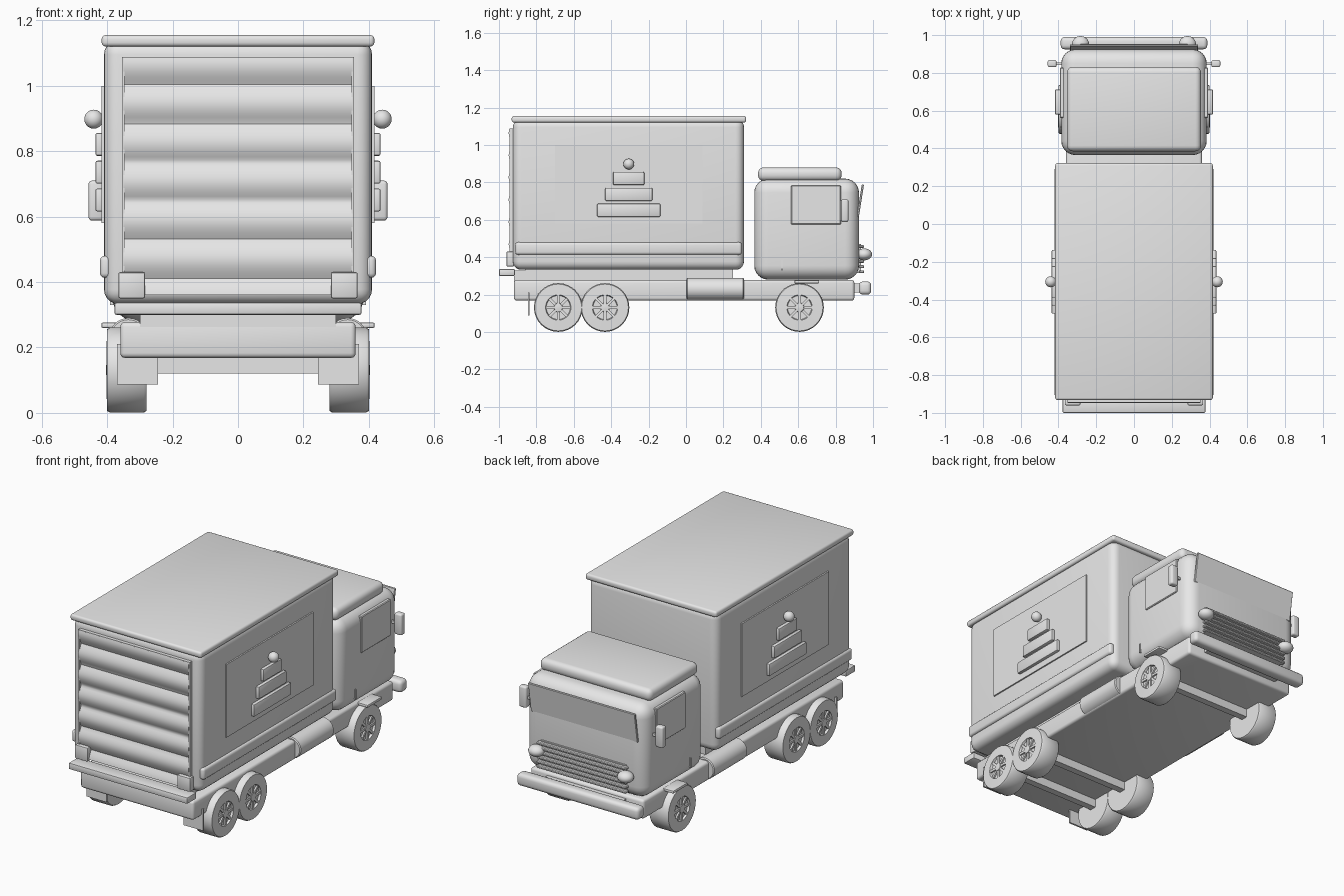
import bpy, bmesh, math
from mathutils import Matrix

if "Cube" in bpy.data.objects:
    bpy.data.objects.remove(bpy.data.objects["Cube"])

grey = bpy.data.materials.new("light grey")
grey.diffuse_color = (0.8, 0.8, 0.8, 1)
grey.use_nodes = True
grey.node_tree.nodes["Principled BSDF"].inputs["Base Color"].default_value = grey.diffuse_color


def finish(name, bm, smooth=True):
    bmesh.ops.recalc_face_normals(bm, faces=bm.faces)
    me = bpy.data.meshes.new(name)
    bm.to_mesh(me)
    bm.free()
    ob = bpy.data.objects.new(name, me)
    bpy.context.collection.objects.link(ob)
    me.materials.append(grey)
    if smooth:
        bpy.ops.object.select_all(action='DESELECT')
        ob.select_set(True)
        bpy.context.view_layer.objects.active = ob
        bpy.ops.object.shade_smooth_by_angle(angle=math.radians(35))
    return ob


def box(name, x, y, z, bevel=0.0, seg=3):
    """Box from (min, max) ranges with rounded edges."""
    bm = bmesh.new()
    bmesh.ops.create_cube(bm, size=1)
    for v in bm.verts:
        v.co = [(a + b) / 2 + c * (b - a) for (a, b), c in zip((x, y, z), v.co)]
    if bevel:
        bmesh.ops.bevel(bm, geom=bm.edges[:], offset=bevel, segments=seg,
                        profile=0.5, affect='EDGES')
    return finish(name, bm)


def pair(name, x, y, z, bevel=0.0, seg=3):
    """The same box on the right and left side."""
    box(name + "_right", x, y, z, bevel, seg)
    box(name + "_left", (-x[1], -x[0]), y, z, bevel, seg)


def ball(name, centre, size):
    bm = bmesh.new()
    bmesh.ops.create_uvsphere(bm, u_segments=24, v_segments=12, radius=1)
    bmesh.ops.transform(bm, verts=bm.verts,
                        matrix=Matrix.Translation(centre) @ Matrix.Diagonal((*size, 1)))
    finish(name, bm)


def lathe(name, profile, axis_matrix, n=32):
    """Spin (radius, height) points around an axis, closed at both ends."""
    bm = bmesh.new()
    rings = [[bm.verts.new((r * math.cos(2 * math.pi * i / n),
                            r * math.sin(2 * math.pi * i / n), h)) for i in range(n)]
             for r, h in profile]
    for a, b in zip(rings, rings[1:]):
        for i in range(n):
            j = (i + 1) % n
            bm.faces.new((a[i], a[j], b[j], b[i]))
    bm.faces.new(rings[0])
    bm.faces.new(rings[-1])
    bm.transform(axis_matrix)
    return finish(name, bm)


# chassis and bumpers
box("chassis", (-0.36, 0.36), (-0.92, 0.90), (0.168, 0.278), 0.015)
box("front_bumper", (-0.388, 0.388), (0.925, 0.99), (0.20, 0.27), 0.02)
box("front_bumper_mount", (-0.25, 0.25), (0.88, 0.94), (0.21, 0.26))
box("rear_step", (-0.378, 0.378), (-1.0, -0.915), (0.30, 0.337), 0.006, 2)
box("rear_step_mount", (-0.3, 0.3), (-0.92, -0.86), (0.26, 0.33))

# cargo box with roof, lower rails and side panels
box("cargo_body", (-0.41, 0.41), (-0.925, 0.31), (0.333, 1.14), 0.045, 5)
box("cargo_mount", (-0.3, 0.3), (-0.86, 0.25), (0.27, 0.34))
box("cargo_roof", (-0.417, 0.417), (-0.932, 0.322), (1.12, 1.155), 0.012)
pair("lower_rail", (0.38, 0.422), (-0.912, 0.298), (0.413, 0.48), 0.014)
pair("side_panel", (0.40, 0.418), (-0.70, 0.088), (0.58, 1.0))

# stacked cake ornament on each side
for i, (a, b) in enumerate([(-0.475, -0.137), (-0.432, -0.18), (-0.39, -0.223)]):
    z = 0.616 + 0.085 * i
    pair(f"cake_tier_{i + 1}", (0.41, 0.436), (a, b), (z, z + 0.07), 0.006, 2)
for s in (1, -1):
    ball("cake_topping", (s * 0.441, -0.306, 0.898), (0.029,) * 3)

# rolling rear door with bulging slats
bm = bmesh.new()
pitch, rows = 0.119, []
slat_z = [0.36 + k * 0.725 / 72 for k in range(73)]
for z in slat_z:
    t = ((z - 0.41) / pitch) % 1
    y = -0.928 - 0.02 * math.sin(math.pi * t)
    rows.append([bm.verts.new((x, yy, z)) for x, yy in
                 ((-0.35, -0.90), (-0.35, y), (0.35, y), (0.35, -0.90))])
for a, b in zip(rows, rows[1:]):
    for i in range(4):
        j = (i + 1) % 4
        bm.faces.new((a[i], a[j], b[j], b[i]))
bm.faces.new(rows[0])
bm.faces.new(rows[-1])
finish("roller_door", bm)
for s in (1, -1):
    box("door_frame_side", (s * 0.351 - 0.004, s * 0.351 + 0.004),
        (-0.945, -0.9), (0.36, 1.087))
box("door_frame_top", (-0.355, 0.355), (-0.945, -0.9), (1.08, 1.088))
pair("tail_lamp", (0.284, 0.366), (-0.96, -0.92), (0.35, 0.43), 0.006, 2)

# cab
box("cab_body", (-0.385, 0.385), (0.365, 0.925), (0.28, 0.82), 0.075, 6)
box("cab_roof", (-0.355, 0.355), (0.385, 0.832), (0.808, 0.88), 0.03, 4)
pair("side_window", (0.37, 0.392), (0.562, 0.828), (0.575, 0.785), 0.004, 1)
pair("door_seam", (0.37, 0.391), (0.51, 0.516), (0.33, 0.385))
pair("mirror", (0.41, 0.457), (0.83, 0.868), (0.588, 0.71), 0.01)
pair("mirror_arm", (0.36, 0.42), (0.843, 0.855), (0.64, 0.655))
pair("front_fender", (0.34, 0.418), (0.58, 0.712), (0.26, 0.276), 0.005, 2)

# slanted windscreen plate
glass = box("windscreen", (-0.34, 0.34), (-0.006, 0.006), (-0.088, 0.088), 0.003, 1)
glass.location = (0, 0.932, 0.702)
glass.rotation_euler = (math.radians(-9), 0, 0)

# grille bars and headlights
box("grille_back", (-0.27, 0.27), (0.90, 0.935), (0.315, 0.47))
for i in range(6):
    z = 0.315 + i * 0.027
    box("grille_bar", (-0.285, 0.285), (0.925, 0.953), (z, z + 0.015), 0.004, 1)
for s in (1, -1):
    ball("headlight", (s * 0.283, 0.953, 0.415), (0.045, 0.042, 0.032))

# wheels with recessed hub, hub cap and spokes
tyre = [(0.10, -0.06), (0.125, -0.06), (0.13, -0.052), (0.13, 0.052), (0.125, 0.06),
        (0.068, 0.062), (0.064, 0.05), (0.025, 0.05), (0.022, 0.062), (0.005, 0.064)]
for y in (0.607, -0.433, -0.683):
    for s in (1, -1):
        turn = Matrix.Rotation(s * math.pi / 2, 4, 'Y')
        place = Matrix.Translation((s * 0.34, y, 0.131)) @ turn
        lathe("wheel", tyre, place)
        bm = bmesh.new()
        for k in range(8):
            m = (Matrix.Rotation(k * math.pi / 4, 4, 'Z')
                 @ Matrix.Translation((0.044, 0, 0.053))
                 @ Matrix.Diagonal((0.045, 0.014, 0.012, 1)))
            bmesh.ops.create_cube(bm, size=1, matrix=m)
        bm.transform(place)
        finish("wheel_spokes", bm, False)
    box("axle", (-0.3, 0.3), (y - 0.02, y + 0.02), (0.12, 0.17))

# fuel tanks and mud flaps
for s in (1, -1):
    lathe("fuel_tank", [(0.055, 0), (0.06, 0.005), (0.06, 0.302), (0.055, 0.307)],
          Matrix.Translation((s * 0.335, 0.31, 0.23)) @ Matrix.Rotation(math.pi / 2, 4, 'X'))
pair("mud_flap", (0.245, 0.37), (-0.846, -0.836), (0.087, 0.21))
